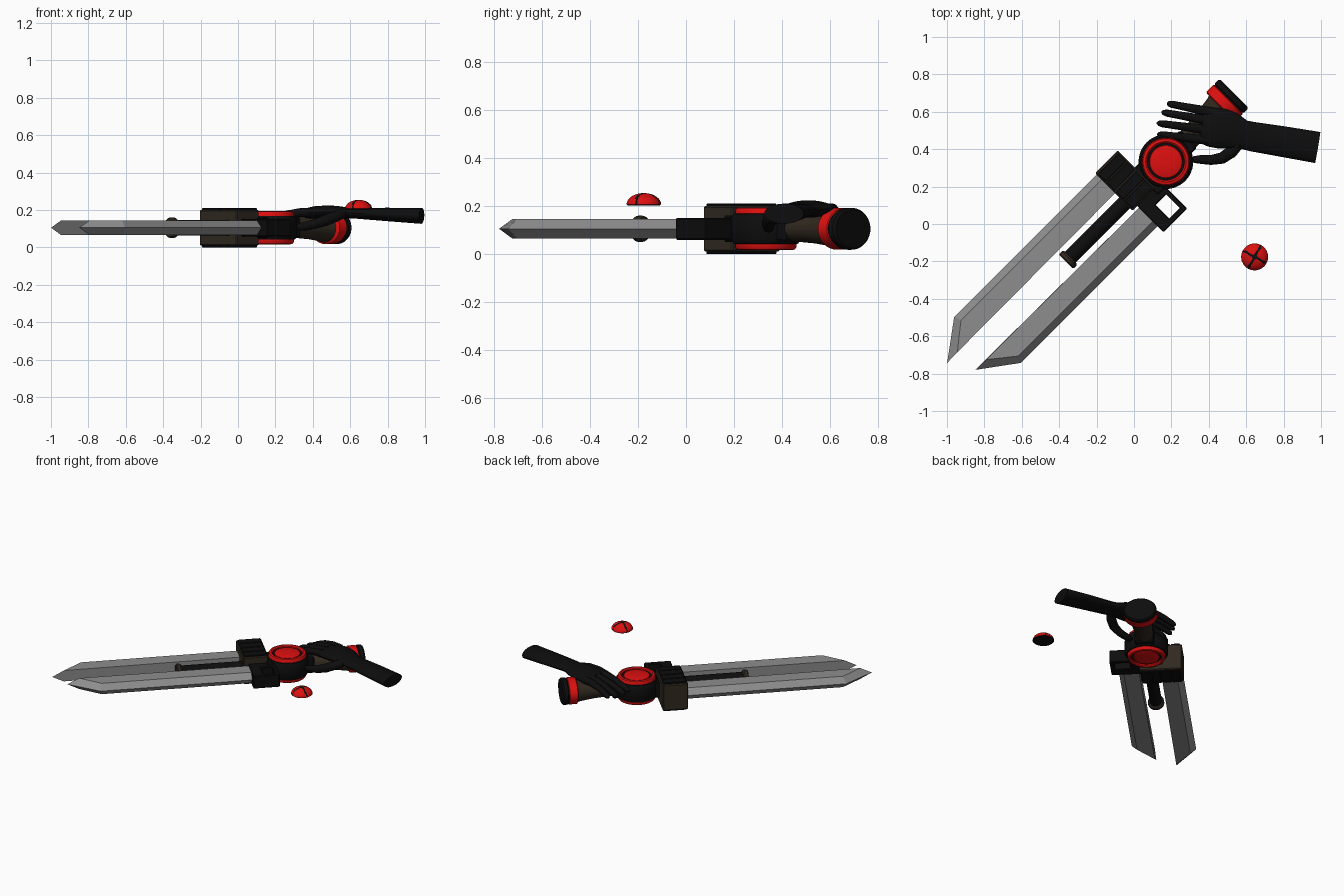
import bpy, bmesh, math
from mathutils import Matrix, Vector

if "Cube" in bpy.data.objects:
    bpy.data.objects.remove(bpy.data.objects["Cube"])

def mat(name, c):
    m = bpy.data.materials.new(name)
    m.diffuse_color = (*c, 1)
    m.use_nodes = True
    m.node_tree.nodes["Principled BSDF"].inputs["Base Color"].default_value = m.diffuse_color
    return m

STEEL = mat("steel_grey", (0.27, 0.27, 0.27))
BLACK = mat("black", (0.004, 0.004, 0.004))
RED = mat("red", (0.72, 0.005, 0.005))
BROWN = mat("dark_brown", (0.03, 0.022, 0.014))

# Sword frame: local x runs from tip to pommel, local y across, z = 0 on the axis
SWORD = Matrix.Rotation(math.radians(45), 4, 'Z') @ Matrix.Translation((0, 0.115, 0.105))
ALONG = Matrix.Rotation(math.radians(90), 4, 'Y')   # lathe axis z -> sword axis x

def finish(name, bm, mats, matrix=Matrix(), smooth=False):
    bmesh.ops.transform(bm, matrix=matrix, verts=bm.verts)
    bmesh.ops.recalc_face_normals(bm, faces=bm.faces)
    me = bpy.data.meshes.new(name)
    bm.to_mesh(me)
    bm.free()
    for m in mats:
        me.materials.append(m)
    ob = bpy.data.objects.new(name, me)
    bpy.context.collection.objects.link(ob)
    if smooth:
        bpy.ops.object.select_all(action='DESELECT')
        ob.select_set(True)
        bpy.context.view_layer.objects.active = ob
        bpy.ops.object.shade_smooth_by_angle(angle=math.radians(35))
    return ob

def box(name, lo, hi, m, bevel=0.0):
    bm = bmesh.new()
    bmesh.ops.create_cube(bm, size=1)
    for v in bm.verts:
        v.co = Vector([lo[i] + (v.co[i] + 0.5) * (hi[i] - lo[i]) for i in range(3)])
    if bevel:
        bmesh.ops.bevel(bm, geom=bm.edges[:], offset=bevel, segments=1, affect='EDGES')
    return finish(name, bm, [m], SWORD)

def loft(bm, rings, slots=None):
    rv = [[bm.verts.new(p) for p in r] for r in rings]
    n = len(rv[0])
    for k, (a, b) in enumerate(zip(rv, rv[1:])):
        for i in range(n):
            f = bm.faces.new((a[i], a[(i + 1) % n], b[(i + 1) % n], b[i]))
            f.material_index = slots[k] if slots else 0
    bm.faces.new(rv[0]).material_index = slots[0] if slots else 0
    bm.faces.new(rv[-1]).material_index = slots[-1] if slots else 0

def lathe(name, prof, mats, matrix, slots=None, n=40, sy=1.0):
    """prof = (radius, height) points, slots = material of each band"""
    bm = bmesh.new()
    ang = [2 * math.pi * i / n for i in range(n)]
    loft(bm, [[(r * math.cos(a), r * sy * math.sin(a), h) for a in ang] for r, h in prof], slots)
    return finish(name, bm, mats, matrix, True)

def tube(name, secs, n=14):
    """limb through sections (x, y, z, half width, half height)"""
    bm = bmesh.new()
    pts = [Vector(s[:3]) for s in secs]
    rings = []
    for i, s in enumerate(secs):
        d = (pts[min(i + 1, len(pts) - 1)] - pts[max(i - 1, 0)]).normalized()
        side = d.cross(Vector((0, 0, 1))).normalized()
        up = side.cross(d)
        rings.append([pts[i] + side * s[3] * math.cos(2 * math.pi * k / n)
                      + up * s[4] * math.sin(2 * math.pi * k / n) for k in range(n)])
    loft(bm, rings)
    return finish(name, bm, [BLACK], Matrix(), True)

# Twin blades: sharp outer edge and tip, square inner wall
def blade(name, sign, shift, base):
    bm = bmesh.new()
    V = lambda x, y, z: bm.verts.new((x + shift if x < 0 else base, y * sign, z))
    o = [V(1, .213, 0), V(-1.032, .213, 0), V(-1.232, .066, 0)]
    top, bot = [[V(1, .176, z), V(-1.017, .176, z), V(-1.153, .068, z), V(1, .073, z)]
                for z in (.04, -.04)]
    for f in (top, bot):
        bm.faces.new(f)
        bm.faces.new((f[0], f[1], o[1], o[0]))
        bm.faces.new((f[1], f[2], o[2], o[1]))
    bm.faces.new((top[3], top[2], o[2], bot[2], bot[3]))
    bm.faces.new((top[0], o[0], bot[0], bot[3], top[3]))
    finish(name, bm, [STEEL], SWORD)

blade("upper_blade", 1, 0, .10)
blade("lower_blade", -1, .08, .12)

# Guard block with black ridged plates above and below
box("guard_block", (.045, -.06, -.095), (.217, .225, .095), BROWN, .006)
for k in range(4):
    y = -.05 + k * .067
    for side in (1, -1):
        z = sorted((.09 * side, .105 * side))
        box("guard_plate", (.052, y, z[0]), (.21, y + .06, z[1]), BLACK, .003)

# Open finger guard beside the block
for lo, hi in (((.08, -.25), (.155, -.05)), ((.233, -.258), (.26, -.05)),
               ((.08, -.258), (.26, -.228)), ((.08, -.125), (.26, -.05))):
    box("finger_guard", (*lo, -.046), (*hi, .046), BLACK, .005)

# Centre barrel between the blades
lathe("barrel", [(.041, -.37), (.041, .06)], [BLACK], SWORD @ ALONG, n=20)
lathe("barrel_cap", [(.048, -.40), (.055, -.393), (.055, -.375), (.047, -.365)],
      [BROWN], SWORD @ ALONG, n=24)

# Round hub: black rim, red ring, dark groove, red centre on both faces
box("hub_neck", (.2, -.095, -.055), (.33, .095, .055), BLACK, .006)
hub = SWORD @ Matrix.Translation((.356, 0, 0))
lathe("hub_rim", [(.118, -.066), (.135, -.062), (.146, -.045), (.146, .045),
                  (.135, .062), (.118, .066)], [BLACK], hub, n=48)
half = [(.128, .055), (.128, .076), (.122, .086), (.108, .089), (.1, .082),
        (.099, .074), (.088, .074), (.086, .08), (.08, .083), (.02, .083)]
for name, s in (("hub_face_top", 1), ("hub_face_bottom", -1)):
    lathe(name, [(r, h * s) for r, h in half], [RED, BLACK], hub,
          [0, 0, 0, 0, 0, 1, 0, 0, 0], 48)

# Flared grip and oval pommel
box("grip_collar", (.46, -.065, -.055), (.53, .065, .055), BLACK, .01)
lathe("grip", [(.052, .47), (.055, .56), (.062, .66), (.074, .75), (.082, .782)],
      [BROWN], SWORD @ ALONG, n=32, sy=1.1)
lathe("pommel", [(.078, .768), (.087, .774), (.087, .826), (.083, .829), (.083, .834),
                 (.0875, .838), (.0875, .862), (.08, .872)],
      [RED, BLACK], SWORD @ ALONG, [0, 0, 0, 1, 1, 1, 1], 40, 1.27)

# Forearm, wrist and palm
tube("arm_and_palm", [
    (.982, .409, .168, .084, .042), (.80, .440, .176, .082, .036),
    (.64, .466, .182, .079, .029), (.585, .478, .184, .077, .029),
    (.53, .497, .188, .096, .034), (.47, .510, .188, .108, .036),
    (.41, .518, .186, .105, .034), (.365, .524, .182, .092, .027)], 24)

# Four fingers curling over the grip
for name, ya, xt, yt in (("little_finger", .597, .178, .645), ("ring_finger", .550, .148, .598),
                         ("middle_finger", .500, .123, .540), ("index_finger", .445, .125, .480)):
    P = lambda t, z, r: (.42 + (xt - .42) * t, ya + (yt - ya) * t, z, r, r)
    tube(name, [P(0, .186, .026), P(.3, .186, .024), P(.6, .172, .021),
                P(.9, .143, .019), P(.97, .136, .014), P(1, .133, .006)])

# Thumb hooked around the lower side
tube("thumb", [(.56, .43, .182, .03, .026), (.52, .385, .166, .033, .03),
               (.47, .352, .145, .031, .03), (.41, .342, .125, .026, .026),
               (.36, .345, .113, .024, .024), (.32, .345, .108, .018, .018),
               (.308, .345, .107, .007, .007)])

# Small domed button: red quarters, black cross and rim, black underside
n, rings = 48, 9
prof = [(.002, .202), (.066, .202), (.072, .207)]
prof += [(.072 * math.cos(a), .207 + .047 * math.sin(a))
         for a in (math.pi / 2 * (k / rings) * .98 for k in range(1, rings + 1))]
dome = lathe("button_dome", prof, [RED, BLACK], Matrix.Translation((.645, -.176, 0)), n=n)
c, s = math.cos(math.radians(-28)), math.sin(math.radians(-28))
for p in dome.data.polygons:
    x, y = p.center.x - .645, p.center.y + .176
    u, v = x * c + y * s, y * c - x * s
    if p.center.z < .208 or min(abs(u), abs(v)) < .0065:
        p.material_index = 1
